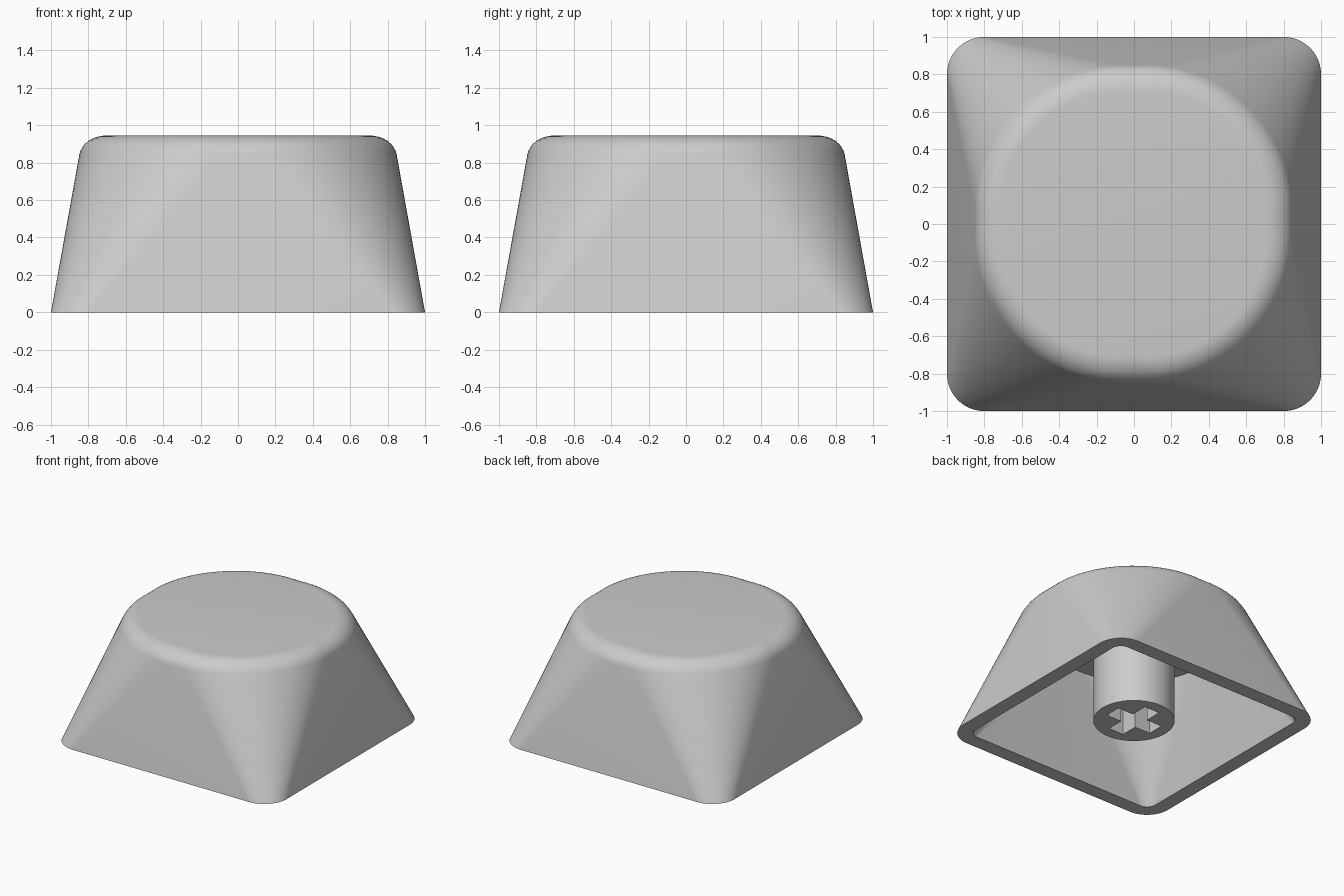
import bpy, bmesh
from math import sin, cos, tan, atan2, pi
from mathutils import Vector

cube = bpy.data.objects.get("Cube")
if cube:
    bpy.data.objects.remove(cube, do_unlink=True)

HEIGHT, CEILING, TOP_RADIUS, WALL = 0.945, 0.83, 0.83, 0.12
FILLET = 0.16
ARC, BLEND = 24, 8

grey = bpy.data.materials.new("Keycap grey")
grey.use_nodes = True
grey.diffuse_color = (0.6, 0.6, 0.6, 1)
grey.node_tree.nodes["Principled BSDF"].inputs["Base Color"].default_value = grey.diffuse_color


def make_object(name, bm):
    bmesh.ops.recalc_face_normals(bm, faces=bm.faces)
    mesh = bpy.data.meshes.new(name)
    bm.to_mesh(mesh)
    bm.free()
    mesh.materials.append(grey)
    obj = bpy.data.objects.new(name, mesh)
    bpy.context.collection.objects.link(obj)
    return obj


def select(obj):
    bpy.ops.object.select_all(action='DESELECT')
    obj.select_set(True)
    bpy.context.view_layer.objects.active = obj


def wall_lines(inset):
    """Straight wall lines from a rounded square base to a circular top."""
    for corner in range(4):
        middle = (corner + 0.5) * pi / 2
        centre = Vector((cos(middle), sin(middle), 0)) * 0.8 * 2 ** 0.5
        for i in range(ARC + 1):
            a = (corner + i / ARC) * pi / 2
            n = Vector((cos(a), sin(a), 0))
            base = centre + n * (0.2 - inset)
            top = n * (TOP_RADIUS - inset) + Vector((0, 0, HEIGHT))
            yield n, base, top


# Hollow shell: each column runs from the ceiling, round the rim, to the top
columns = []
for (n, base, top), (_, in_base, in_top) in zip(wall_lines(0), wall_lines(WALL)):
    column = [in_base.lerp(in_top, CEILING / HEIGHT), in_base, base]
    turn = atan2(HEIGHT, (base - top).dot(n))
    reach = FILLET * tan(turn / 2)
    side = top + (base - top).normalized() * reach
    flat = top - n * reach
    weight = cos(turn / 2)
    for k in range(BLEND + 1):
        t = k / BLEND
        w = ((1 - t) ** 2, 2 * t * (1 - t) * weight, t * t)
        column.append((side * w[0] + top * w[1] + flat * w[2]) / sum(w))
    columns.append(column)

bm = bmesh.new()
grid = [[bm.verts.new(p) for p in col] for col in columns]
for a, b in zip(grid, grid[1:] + grid[:1]):
    for j in range(len(a) - 1):
        bm.faces.new((a[j], b[j], b[j + 1], a[j + 1]))
for end in (0, -1):
    bm.faces.new([col[end] for col in grid])
bmesh.ops.remove_doubles(bm, verts=bm.verts, dist=0.0005)
shell = make_object("keycap_shell", bm)


# Stem under the ceiling
def prism(name, points, low, high):
    bm = bmesh.new()
    face = bm.faces.new([bm.verts.new((x, y, low)) for x, y in points])
    top = bmesh.ops.extrude_face_region(bm, geom=[face])["geom"]
    bmesh.ops.translate(bm, vec=(0, 0, high - low),
                        verts=[v for v in top if isinstance(v, bmesh.types.BMVert)])
    return make_object(name, bm)


ring = [(0.305 * cos(i * pi / 32), 0.305 * sin(i * pi / 32)) for i in range(64)]
stem = prism("stem", ring, 0.05, CEILING + 0.02)

# Cross-shaped socket cut into the stem
cross = []
arm, half = 0.21, 0.068
for q in range(4):
    c, s = round(cos(q * pi / 2)), round(sin(q * pi / 2))
    for x, y in ((arm, -half), (arm, half), (half, half)):
        cross.append((x * c - y * s, x * s + y * c))
cutter = prism("socket_cutter", cross, -0.1, 0.5)
cutter.hide_render = True
cut = stem.modifiers.new("Socket", 'BOOLEAN')
cut.operation = 'DIFFERENCE'
cut.solver = 'EXACT'
cut.object = cutter
select(stem)
bpy.ops.object.modifier_apply(modifier=cut.name)
bpy.data.objects.remove(cutter, do_unlink=True)

for obj in (shell, stem):
    select(obj)
    bpy.ops.object.shade_smooth_by_angle(angle=pi / 6)
